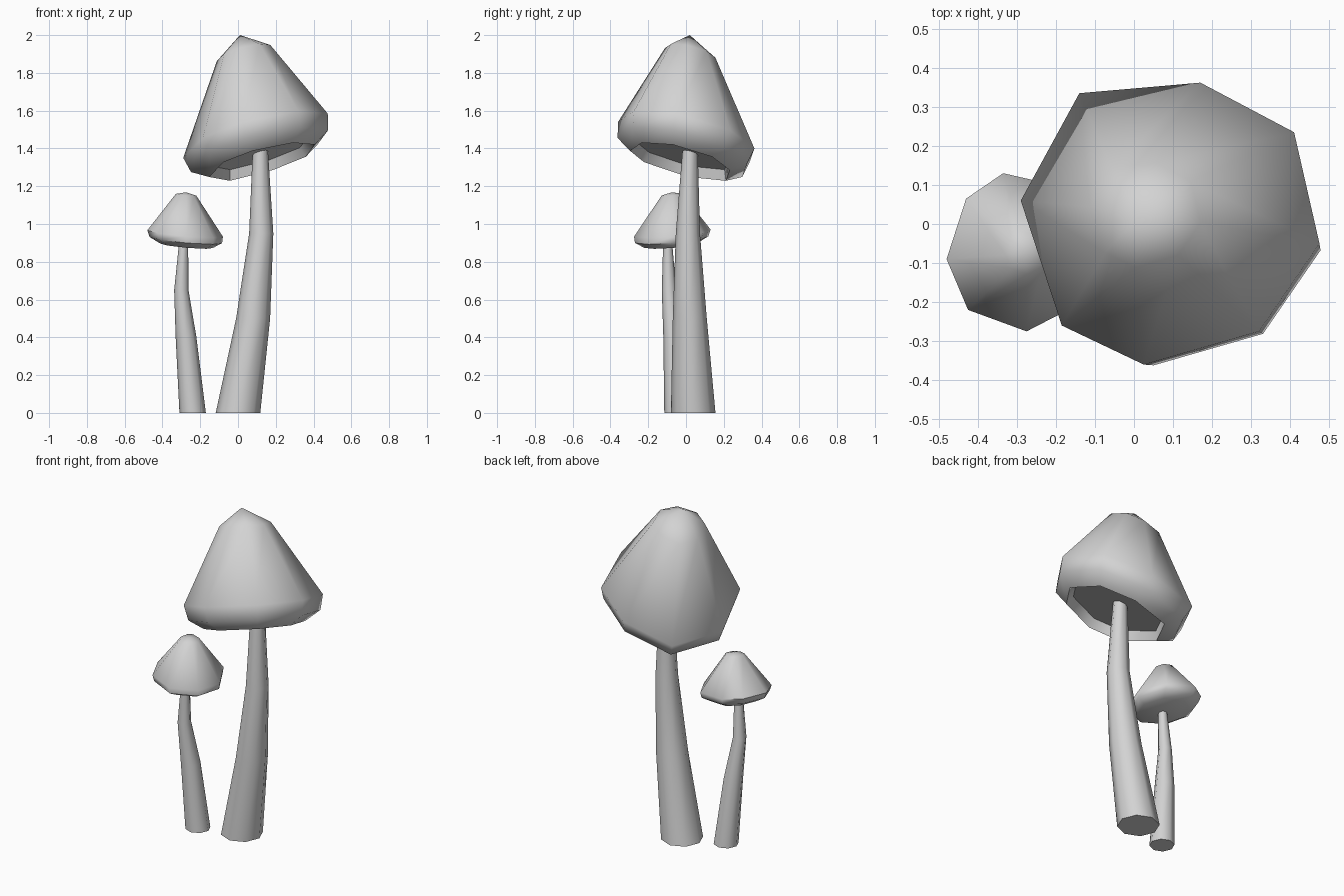
import bpy, bmesh
from math import cos, sin, tau, radians

cube = bpy.data.objects.get("Cube")
if cube:
    bpy.data.objects.remove(cube)

SIDES = 8

grey = bpy.data.materials.new("light_grey")
grey.use_nodes = True
grey.diffuse_color = (0.65, 0.65, 0.65, 1)
grey.node_tree.nodes["Principled BSDF"].inputs["Base Color"].default_value = (0.65, 0.65, 0.65, 1)


def loft(name, rings, apex=None):
    """Skin a stack of rings, close the first one, and end in an apex or a flat face."""
    bm = bmesh.new()
    loops = [[bm.verts.new(p) for p in ring] for ring in rings]
    for low, high in zip(loops, loops[1:]):
        for i in range(SIDES):
            j = (i + 1) % SIDES
            bm.faces.new((low[i], low[j], high[j], high[i]))
    bm.faces.new(loops[0][::-1])
    if apex:
        tip = bm.verts.new(apex)
        for i in range(SIDES):
            bm.faces.new((loops[-1][i], loops[-1][(i + 1) % SIDES], tip))
    else:
        bm.faces.new(loops[-1])
    bmesh.ops.recalc_face_normals(bm, faces=bm.faces)
    mesh = bpy.data.meshes.new(name)
    bm.to_mesh(mesh)
    bm.free()
    mesh.materials.append(grey)
    obj = bpy.data.objects.new(name, mesh)
    bpy.context.collection.objects.link(obj)
    bpy.ops.object.select_all(action='DESELECT')
    obj.select_set(True)
    bpy.context.view_layer.objects.active = obj
    bpy.ops.object.shade_smooth_by_angle(angle=radians(50))
    return obj


def stem(name, sections):
    """Bent tapered stem; each section is x, y, z, radius."""
    loft(name, [[(x + r * cos(tau * i / SIDES), y + r * sin(tau * i / SIDES), z)
                 for i in range(SIDES)] for x, y, z, r in sections])


def cap(name, outline, middle, slope, levels, apex):
    """Tilted cap: the outline is scaled about its middle and moved to each level's centre."""
    rings = []
    for scale, cx, cy, cz in levels:
        ring = []
        for px, py in outline:
            dx, dy = (px - middle[0]) * scale, (py - middle[1]) * scale
            ring.append((cx + dx, cy + dy, cz + slope[0] * dx + slope[1] * dy))
        rings.append(ring)
    loft(name, rings, apex)


# Large mushroom
stem("large_stem", [(0.0, 0.038, 0, 0.118), (0.08, 0.02, 0.5, 0.09),
                    (0.123, 0.01, 0.95, 0.064), (0.118, 0.022, 1.4, 0.04)])
cap("large_cap",
    [(0.475, -0.05), (0.41, 0.235), (0.17, 0.362), (-0.14, 0.335),
     (-0.29, 0.06), (-0.185, -0.26), (0.025, -0.36), (0.32, -0.275)],
    (0.09, 0.0), (0.271, -0.248),
    [(0.67, 0.113, -0.02, 1.385),    # recessed underside
     (0.73, 0.125, -0.033, 1.335),   # rim
     (0.95, 0.112, -0.02, 1.387),    # lower edge
     (1.0, 0.09, 0.0, 1.468),        # widest ring
     (0.37, 0.028, 0.022, 1.905)],   # shoulder
    (0.01, 0.02, 2.0))

# Small mushroom
stem("small_stem", [(-0.24, -0.045, 0, 0.07), (-0.275, -0.065, 0.4, 0.055),
                    (-0.3, -0.09, 0.65, 0.038), (-0.288, -0.097, 0.9, 0.024)])
cap("small_cap",
    [(-0.08, -0.06), (-0.16, 0.09), (-0.335, 0.13), (-0.43, 0.065),
     (-0.48, -0.09), (-0.425, -0.22), (-0.275, -0.275), (-0.13, -0.2)],
    (-0.28, -0.075), (-0.09, 0.08),
    [(0.7, -0.272, -0.08, 0.885),    # underside
     (0.96, -0.276, -0.078, 0.915),  # lower edge
     (1.0, -0.28, -0.075, 0.95),     # widest ring
     (0.27, -0.275, -0.075, 1.155)], # shoulder
    (-0.275, -0.075, 1.168))
